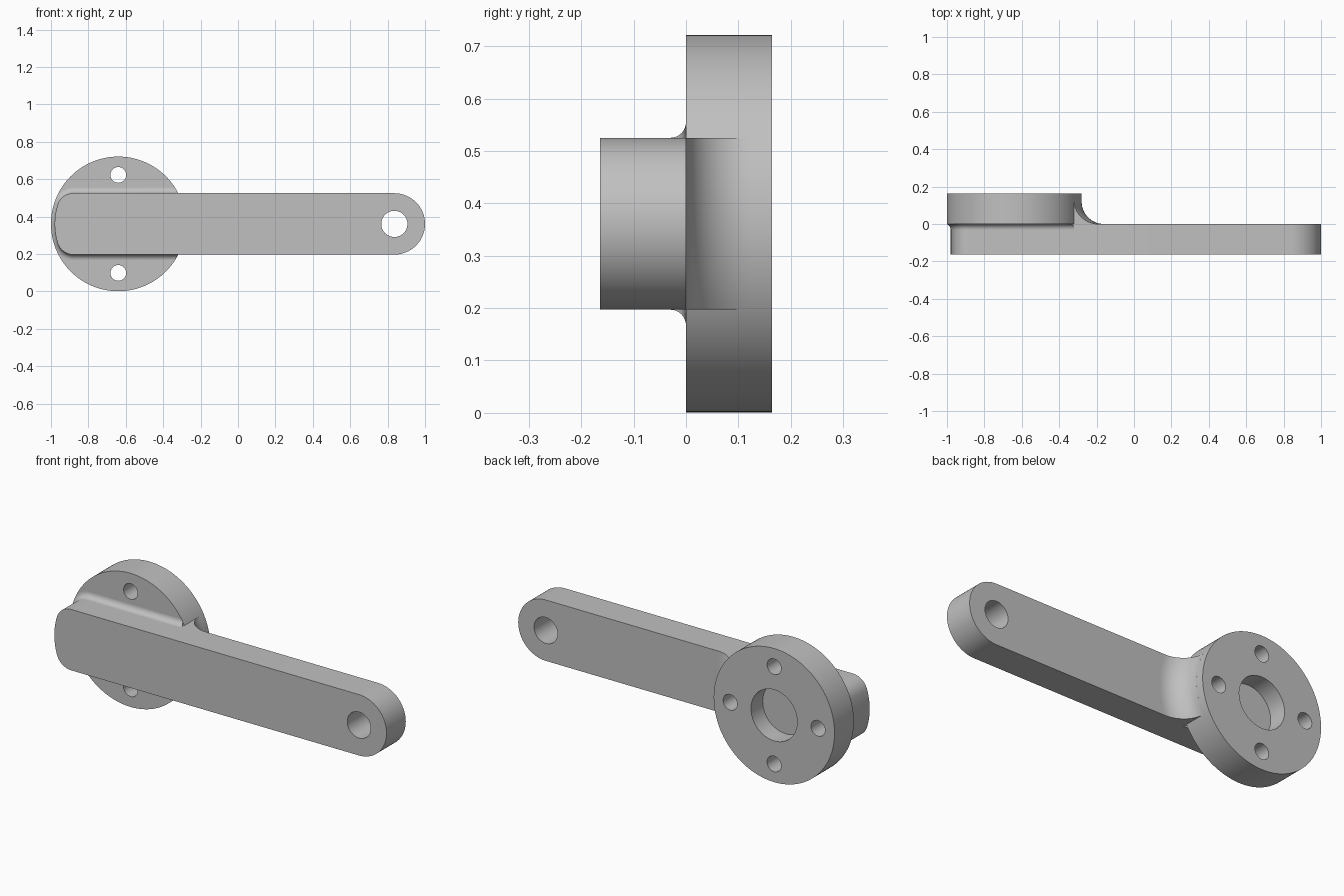
import bpy, bmesh
from math import sin, cos, pi, sqrt, atan2, radians

cube = bpy.data.objects.get("Cube")
if cube:
    bpy.data.objects.remove(cube, do_unlink=True)

HUB_X, AXIS_Z = -0.64, 0.361   # hub axis
HUB_R, THICK = 0.36, 0.164     # hub radius, plate thickness
HALF_W = 0.164                 # half the arm width
TIP_X = 0.836                  # centre of the rounded arm tip
HEEL_R, CORNER_R = 0.34, 0.088 # curved heel of the arm and its corners

grey = bpy.data.materials.new("plain grey")
grey.use_nodes = True
grey.diffuse_color = (0.53, 0.53, 0.53, 1)
grey.node_tree.nodes["Principled BSDF"].inputs["Base Color"].default_value = (0.53, 0.53, 0.53, 1)


def loft(name, loops):
    """Skin a row of equal closed loops and cap both ends."""
    bm = bmesh.new()
    rings = [[bm.verts.new(p) for p in loop] for loop in loops]
    for a, b in zip(rings, rings[1:]):
        for i in range(len(a)):
            j = (i + 1) % len(a)
            bm.faces.new((a[i], a[j], b[j], b[i]))
    bm.faces.new(rings[0])
    bm.faces.new(rings[-1])
    bmesh.ops.recalc_face_normals(bm, faces=bm.faces)
    mesh = bpy.data.meshes.new(name)
    bm.to_mesh(mesh)
    bm.free()
    mesh.materials.append(grey)
    obj = bpy.data.objects.new(name, mesh)
    bpy.context.collection.objects.link(obj)
    return obj


def arc(cx, cz, r, a0, a1, n):
    return [(cx + r * cos(a0 + (a1 - a0) * i / n), cz + r * sin(a0 + (a1 - a0) * i / n))
            for i in range(n + 1)]


def place(outline, y):
    """Put an outline drawn around the hub axis at depth y."""
    return [(HUB_X + u, y, AXIS_Z + v) for u, v in outline]


def cylinder(name, u, v, r, y0, y1, n=64):
    ring = arc(u, v, r, 0, 2 * pi, n)[:-1]
    return loft(name, [place(ring, y0), place(ring, y1)])


def drill(obj, u, v, r, y0, y1):
    cutter = cylinder("hole_cutter", u, v, r, y0, y1, 48)
    cutter.hide_render = True
    mod = obj.modifiers.new("hole", "BOOLEAN")
    mod.operation, mod.solver, mod.object = "DIFFERENCE", "EXACT", cutter
    bpy.context.view_layer.objects.active = obj
    bpy.ops.object.modifier_apply(modifier=mod.name)
    bpy.data.objects.remove(cutter, do_unlink=True)


def heel(d):
    """Heel outline from top to bottom, grown outwards by d."""
    cv = HALF_W - CORNER_R
    cu = -sqrt((HEEL_R - CORNER_R) ** 2 - cv ** 2)
    turn = atan2(cv, cu)
    top = arc(cu, cv, CORNER_R + d, pi / 2, turn, 12)
    back = arc(0, 0, HEEL_R + d, turn, 2 * pi - turn, 16)[1:-1]
    return top + back + [(u, -v) for u, v in reversed(top)]


# Arm with a rounded tip and a pivot hole
tip = TIP_X - HUB_X
outline = heel(0) + arc(tip, 0, HALF_W, -pi / 2, pi / 2, 40)
arm = loft("arm", [place(outline, -THICK), place(outline, 0)])
drill(arm, tip, 0, 0.07, -0.3, 0.1)

# Hub disc with a central recess and four bolt holes
hub = cylinder("hub_disc", 0, 0, HUB_R, 0, THICK, 128)
drill(hub, 0, 0, 0.138, 0.064, 0.3)
for k in range(4):
    drill(hub, 0.262 * cos(k * pi / 2), 0.262 * sin(k * pi / 2), 0.042, -0.1, 0.3)

# Small fillet where the arm meets the hub face, kept within the hub
FILLET = 0.03
loops = []
for k in range(9):
    t = k / 8 * pi / 2
    d = FILLET * (1 - cos(t))
    ring = []
    for u, v in heel(d):
        s = min(1, HUB_R / sqrt(u * u + v * v))
        ring.append((u * s, v * s))
    w = HALF_W + d
    end = sqrt(HUB_R ** 2 - w ** 2)
    loops.append(place(ring + [(end, -w), (end, w)], FILLET * (sin(t) - 1)))
edge_fillet = loft("edge_fillet", loops)

# Large fillet from the arm's back up to the hub rim, as wide as the arm
BEND = 0.12
section = [(HUB_R - 0.03, 0)] + [
    (HUB_R + BEND + r, BEND + y) for r, y in arc(0, 0, BEND, -pi / 2, -pi, 20)
] + [(HUB_R - 0.03, BEND)]
loops = []
for k in range(25):
    v = HALF_W * (k / 12 - 1)
    loops.append([(HUB_X + sqrt(r * r - v * v), y, AXIS_Z + v) for r, y in section])
rim_fillet = loft("rim_fillet", loops)

# Smooth the curved walls and keep the edges sharp
for obj in (arm, hub, edge_fillet, rim_fillet):
    bpy.ops.object.select_all(action="DESELECT")
    obj.select_set(True)
    bpy.context.view_layer.objects.active = obj
    bpy.ops.object.shade_smooth_by_angle(angle=radians(30))
